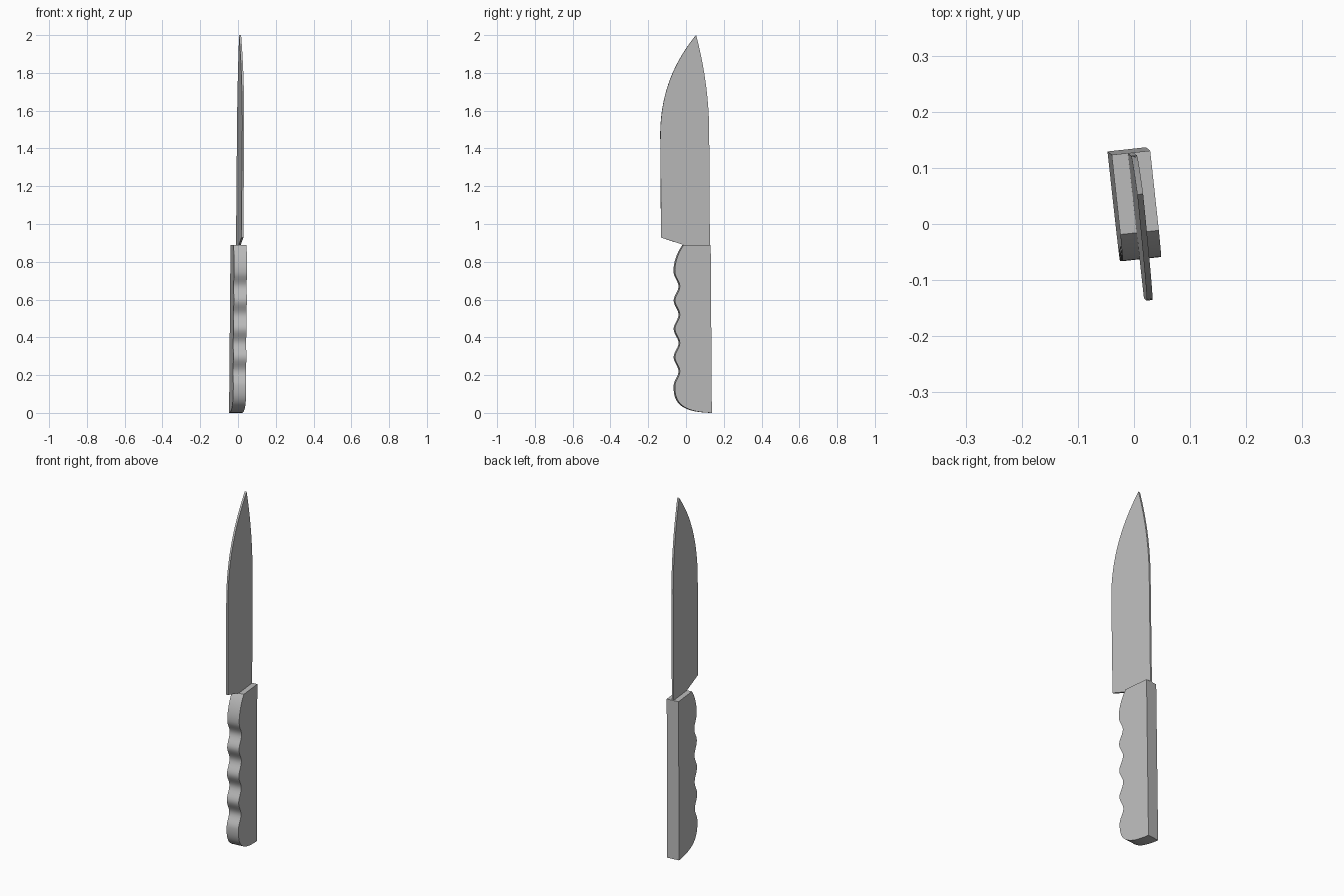
import bpy, bmesh, math
from mathutils import Matrix, Vector

cube = bpy.data.objects.get("Cube")
if cube:
    bpy.data.objects.remove(cube, do_unlink=True)

grey = bpy.data.materials.new("plain_grey")
grey.use_nodes = True
grey.diffuse_color = (0.5, 0.5, 0.5, 1)
grey.node_tree.nodes["Principled BSDF"].inputs["Base Color"].default_value = (0.5, 0.5, 0.5, 1)

# The whole knife leans very slightly and is turned a little about z
TURN = math.radians(6.2)
LEAN_X, LEAN_Y = 0.0085, -0.0075
place = (Matrix.Translation((0.0015, 0, 0))
         @ Matrix(((1, 0, LEAN_X, 0), (0, 1, LEAN_Y, 0), (0, 0, 1, 0), (0, 0, 0, 1)))
         @ Matrix.Rotation(TURN, 4, 'Z'))


def bezier(a, b, c, d, steps):
    """Points of a cubic curve in the (depth, height) plane."""
    a, b, c, d = map(Vector, (a, b, c, d))
    pts = []
    for i in range(steps + 1):
        t = i / steps
        s = 1 - t
        p = a * s**3 + b * 3 * s * s * t + c * 3 * s * t * t + d * t**3
        pts.append((p.x, p.y))
    return pts


def slab(name, profile, thickness):
    """Extrude a side profile to an even thickness."""
    bm = bmesh.new()
    verts = [bm.verts.new((-thickness / 2, (y - LEAN_Y * z) / math.cos(TURN), z))
             for y, z in profile]
    face = bm.faces.new(verts)
    new = bmesh.ops.extrude_face_region(bm, geom=[face])["geom"]
    moved = [v for v in new if isinstance(v, bmesh.types.BMVert)]
    bmesh.ops.translate(bm, verts=moved, vec=(thickness, 0, 0))
    bmesh.ops.transform(bm, matrix=place, verts=bm.verts)
    bmesh.ops.recalc_face_normals(bm, faces=bm.faces)
    mesh = bpy.data.meshes.new(name)
    bm.to_mesh(mesh)
    bm.free()
    mesh.materials.append(grey)
    obj = bpy.data.objects.new(name, mesh)
    bpy.context.collection.objects.link(obj)
    bpy.ops.object.select_all(action='DESELECT')
    obj.select_set(True)
    bpy.context.view_layer.objects.active = obj
    bpy.ops.object.shade_smooth_by_angle(angle=math.radians(30))
    return obj


# Handle: straight back, rounded butt, four finger grooves, rounded shoulder
GROOVE, LOW, COUNT, STEPS = 0.15, 0.145, 4, 12
butt = bezier((0.133, 0), (-0.02, 0.005), (-0.066, 0.05), (-0.062, LOW), 14)
grooves = []
for i in range(1, COUNT * STEPS):
    phase = i / STEPS
    grooves.append((-0.049 - 0.013 * math.cos(math.tau * phase), LOW + GROOVE * phase))
shoulder = bezier((-0.062, LOW + GROOVE * COUNT), (-0.066, 0.79),
                  (-0.045, 0.85), (-0.015, 0.89), 10)
slab("handle", butt + grooves + shoulder + [(0.127, 0.89)], 0.069)

# Blade: curved cutting edge and spine meeting at the tip
edge = bezier((-0.136, 1.485), (-0.132, 1.70), (-0.06, 1.86), (0.053, 2.0), 20)
spine = bezier((0.053, 2.0), (0.09, 1.86), (0.12, 1.69), (0.122, 1.5), 16)
heel = [(0.126, 0.87), (-0.004, 0.87), (-0.015, 0.89), (-0.132, 0.928)]
slab("blade", edge + spine[1:] + heel, 0.0105)
